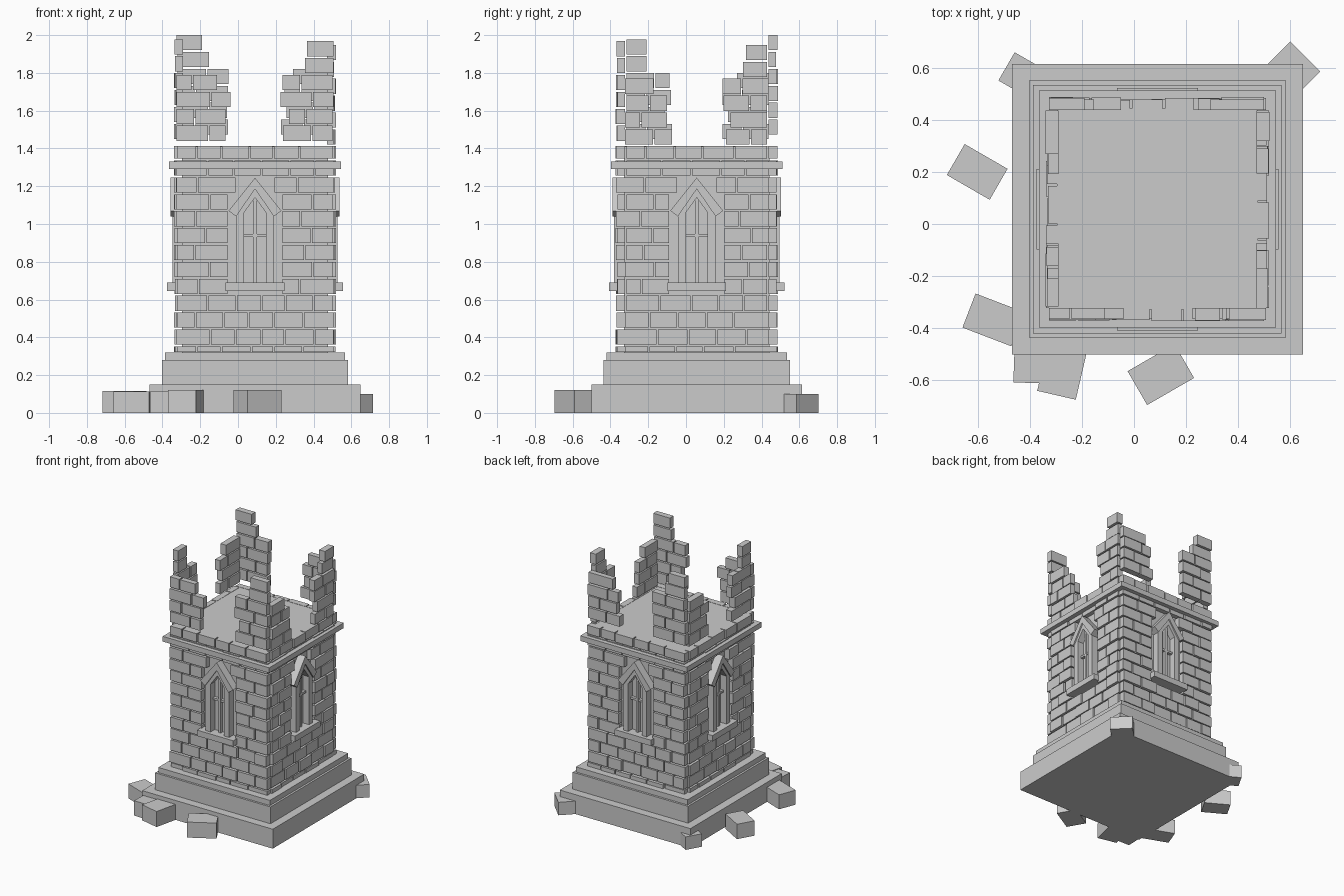
import bpy, bmesh, math, random
from mathutils import Matrix, Vector

if "Cube" in bpy.data.objects:
    bpy.data.objects.remove(bpy.data.objects["Cube"])

random.seed(7)
CX, CY = 0.09, 0.057            # tower axis (rubble makes the plan off-centre)


def add_box(bm, x0, x1, y0, y1, z0, z1):
    m = Matrix.Translation(((x0 + x1) / 2, (y0 + y1) / 2, (z0 + z1) / 2))
    m = m @ Matrix.Diagonal((x1 - x0, y1 - y0, z1 - z0, 1))
    bmesh.ops.create_cube(bm, size=1, matrix=m)


def add_prism(bm, pts, out0, out1):
    # outline in the wall plane, pushed outwards (-y)
    f = bm.faces.new([bm.verts.new((u, -out0, z)) for u, z in pts])
    r = bmesh.ops.extrude_face_region(bm, geom=[f])
    vs = [g for g in r["geom"] if isinstance(g, bmesh.types.BMVert)]
    bmesh.ops.translate(bm, vec=(0, out1 * -1 + out0, 0), verts=vs)


def finish(bm, name, loc=(CX, CY, 0), rot=0.0):
    bmesh.ops.recalc_face_normals(bm, faces=bm.faces)
    me = bpy.data.meshes.new(name)
    bm.to_mesh(me)
    bm.free()
    ob = bpy.data.objects.new(name, me)
    ob.location = loc
    ob.rotation_euler = (0, 0, rot)
    bpy.context.collection.objects.link(ob)
    return ob


def block(name, half, z0, z1):
    bm = bmesh.new()
    add_box(bm, -half, half, -half, half, z0, z1)
    finish(bm, name)


# Stepped plinth, core and string course
block("base_step_lower", 0.558, 0, 0.15)
block("base_step_middle", 0.493, 0.15, 0.28)
block("base_step_upper", 0.477, 0.28, 0.32)
block("tower_core", 0.386, 0.32, 1.41)
block("ledge", 0.455, 1.29, 1.33)


def brick_row(bm, u0, u1, z0, z1, row):
    # run of bricks of uneven length between u0 and u1
    n = max(1, round((u1 - u0) / 0.145))
    w = (u1 - u0) / n
    cuts = [u0]
    for i in range(1, n):
        shift = (0.22 if row % 2 else -0.22) * w
        cuts.append(u0 + i * w + shift + random.uniform(-0.1, 0.1) * w)
    cuts.append(u1)
    for a, b in zip(cuts, cuts[1:]):
        add_box(bm, a + 0.004, b - 0.004, -0.425 + random.uniform(-0.005, 0.007),
                -0.38, z0, z1)


# ruined top: course -> (end of left stub, start of right stub)
RUIN = {13: (-0.14, 0.14), 14: (-0.15, 0.16), 15: (-0.14, 0.14),
        16: (-0.21, 0.14), 17: (None, 0.25), 18: (None, 0.27)}


def wall_bricks(name, half, dz, rot):
    bm = bmesh.new()
    for k in range(19):
        z0 = max(0.322, 0.272 + 0.0895 * k + (dz if k > 12 else 0))
        z1 = 0.352 + 0.0895 * k + (dz if k > 12 else 0)
        l = -half + random.choice((0, 0.006))
        r = half - random.choice((0, 0.006))
        if k == 12:
            z1 = 1.412
        if k in RUIN:
            a, b = RUIN[k]
            runs = [(b + random.uniform(-0.015, 0.015), r)]
            if a is not None:
                runs.append((l, a + random.uniform(-0.015, 0.015)))
        elif 4 <= k <= 10:
            gap = 0.1 if k == 10 else 0.142
            runs = [(l, -gap), (gap, r)]
        else:
            runs = [(l, r)]
        for a, b in runs:
            brick_row(bm, a, b, z0, z1, k)
    finish(bm, name, rot=rot)


def window(side, rot):
    # pointed hood over the window
    bm = bmesh.new()
    add_prism(bm, [(-0.14, 1.07), (0, 1.245), (0.14, 1.07), (0.1, 1.04),
                   (0, 1.185), (-0.1, 1.04)], 0.38, 0.447)
    finish(bm, side + "_window_hood", rot=rot)
    # jambs and inner arch in one outline
    bm = bmesh.new()
    add_prism(bm, [(-0.1, 0.69), (-0.1, 1.06), (0, 1.195), (0.1, 1.06), (0.1, 0.69),
                   (0.058, 0.69), (0.058, 1.06), (0, 1.14), (-0.058, 1.06),
                   (-0.058, 0.69)], 0.38, 0.437)
    finish(bm, side + "_window_frame", rot=rot)
    # mullion and crossbar
    bm = bmesh.new()
    add_box(bm, -0.01, 0.01, -0.412, -0.38, 0.69, 1.14)
    add_box(bm, -0.06, 0.06, -0.41, -0.38, 0.93, 0.946)
    finish(bm, side + "_window_bars", rot=rot)
    # sill
    bm = bmesh.new()
    add_box(bm, -0.155, 0.155, -0.465, -0.38, 0.645, 0.69)
    finish(bm, side + "_window_sill", rot=rot)


# The same wall turned round the four sides
for i, (side, dz) in enumerate((("front", 0.005), ("right", -0.015),
                                ("back", 0.037), ("left", 0.015))):
    wall_bricks(side + "_wall_bricks", 0.383 if i % 2 else 0.42, dz, i * math.pi / 2)
    window(side, i * math.pi / 2)

# Fallen blocks: x, y, length, width, height, turn
for x, y, l, w, h, a in ((-0.602, 0.2, 0.19, 0.137, 0.115, -30),
                         (0.103, -0.578, 0.208, 0.15, 0.12, 30),
                         (-0.275, -0.56, 0.152, 0.2, 0.12, -13),
                         (-0.4, -0.52, 0.12, 0.18, 0.115, -2),
                         (-0.54, -0.368, 0.2, 0.14, 0.112, -21),
                         (-0.42, 0.565, 0.16, 0.125, 0.1, -30),
                         (0.612, 0.597, 0.163, 0.13, 0.1, -45)):
    bm = bmesh.new()
    add_box(bm, -l / 2, l / 2, -w / 2, w / 2, 0, h)
    finish(bm, "fallen_block", (x, y, 0), math.radians(a))
